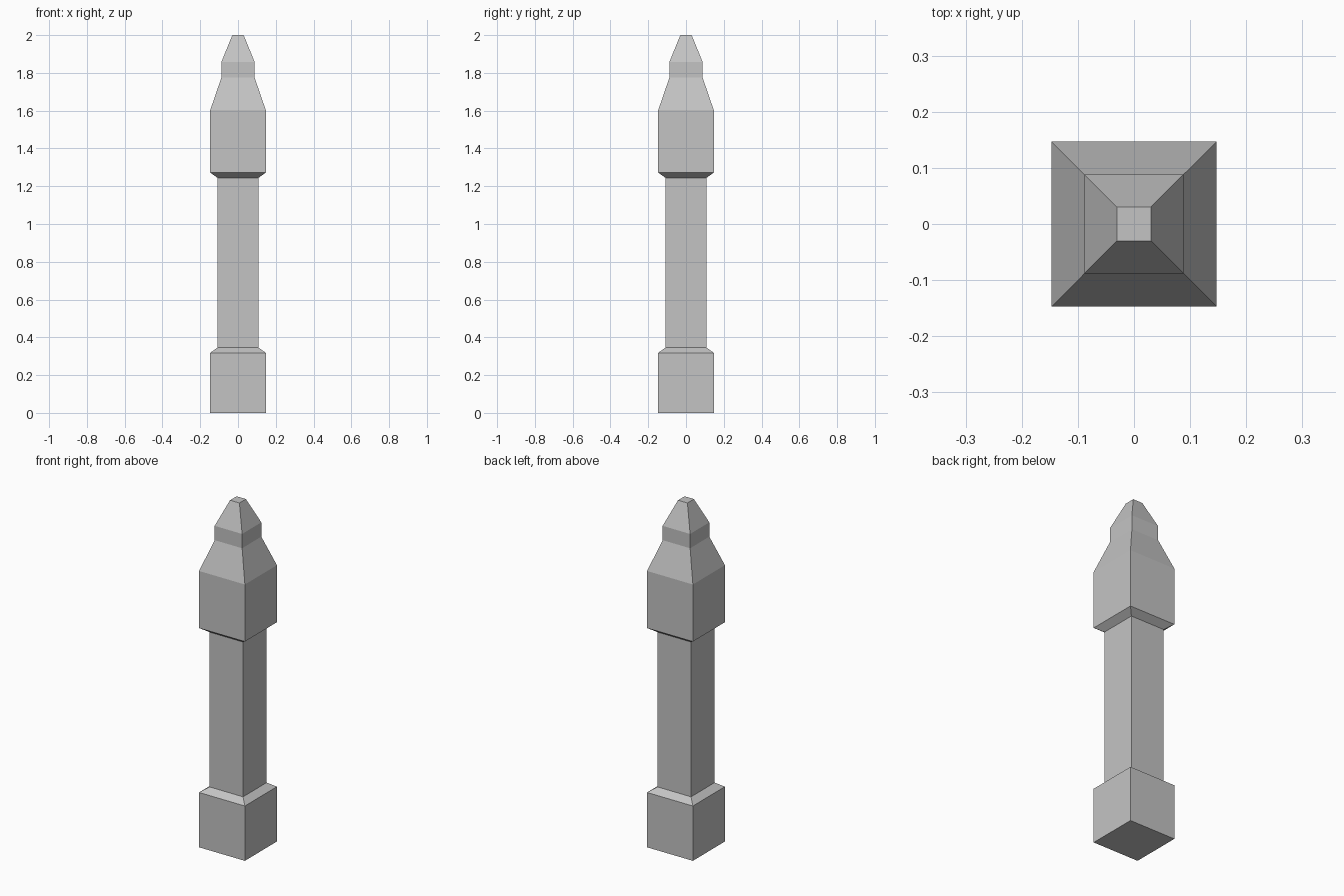
import bpy
import bmesh

default_cube = bpy.data.objects.get("Cube")
if default_cube:
    bpy.data.objects.remove(default_cube, do_unlink=True)

# Single flat stone colour
STONE = (0.55, 0.55, 0.55, 1.0)
stone = bpy.data.materials.new("grey_stone")
stone.use_nodes = True
stone.diffuse_color = STONE
bsdf = stone.node_tree.nodes["Principled BSDF"]
bsdf.inputs["Base Color"].default_value = STONE
bsdf.inputs["Roughness"].default_value = 0.8

CORNERS = [(-1, -1), (1, -1), (1, 1), (-1, 1)]


def square_loft(name, profile, cap_bottom=False, cap_top=False):
    """Stack square rings given as (half width, height) and skin them."""
    bm = bmesh.new()
    rings = [[bm.verts.new((x * half, y * half, z)) for x, y in CORNERS]
             for half, z in profile]
    for low, high in zip(rings, rings[1:]):
        for i in range(4):
            j = (i + 1) % 4
            bm.faces.new((low[i], low[j], high[j], high[i]))
    if cap_bottom:
        bm.faces.new(rings[0][::-1])
    if cap_top:
        bm.faces.new(rings[-1])
    mesh = bpy.data.meshes.new(name)
    bm.to_mesh(mesh)
    bm.free()
    mesh.materials.append(stone)
    obj = bpy.data.objects.new(name, mesh)
    bpy.context.collection.objects.link(obj)
    return obj


WIDE, SHAFT, NECK, TIP = 0.147, 0.108, 0.088, 0.03

# Square plinth with a chamfered shoulder
square_loft("base", [(WIDE, 0), (WIDE, 0.318), (SHAFT, 0.346)], cap_bottom=True)
# Slim straight post
square_loft("shaft", [(SHAFT, 0.346), (SHAFT, 1.244)])
# Wider head, flared below and tapered above
square_loft("head", [(SHAFT, 1.244), (WIDE, 1.272), (WIDE, 1.603), (NECK, 1.775)])
# Short neck and blunt pyramid tip
square_loft("finial", [(NECK, 1.775), (NECK, 1.858), (TIP, 2.0)], cap_top=True)
